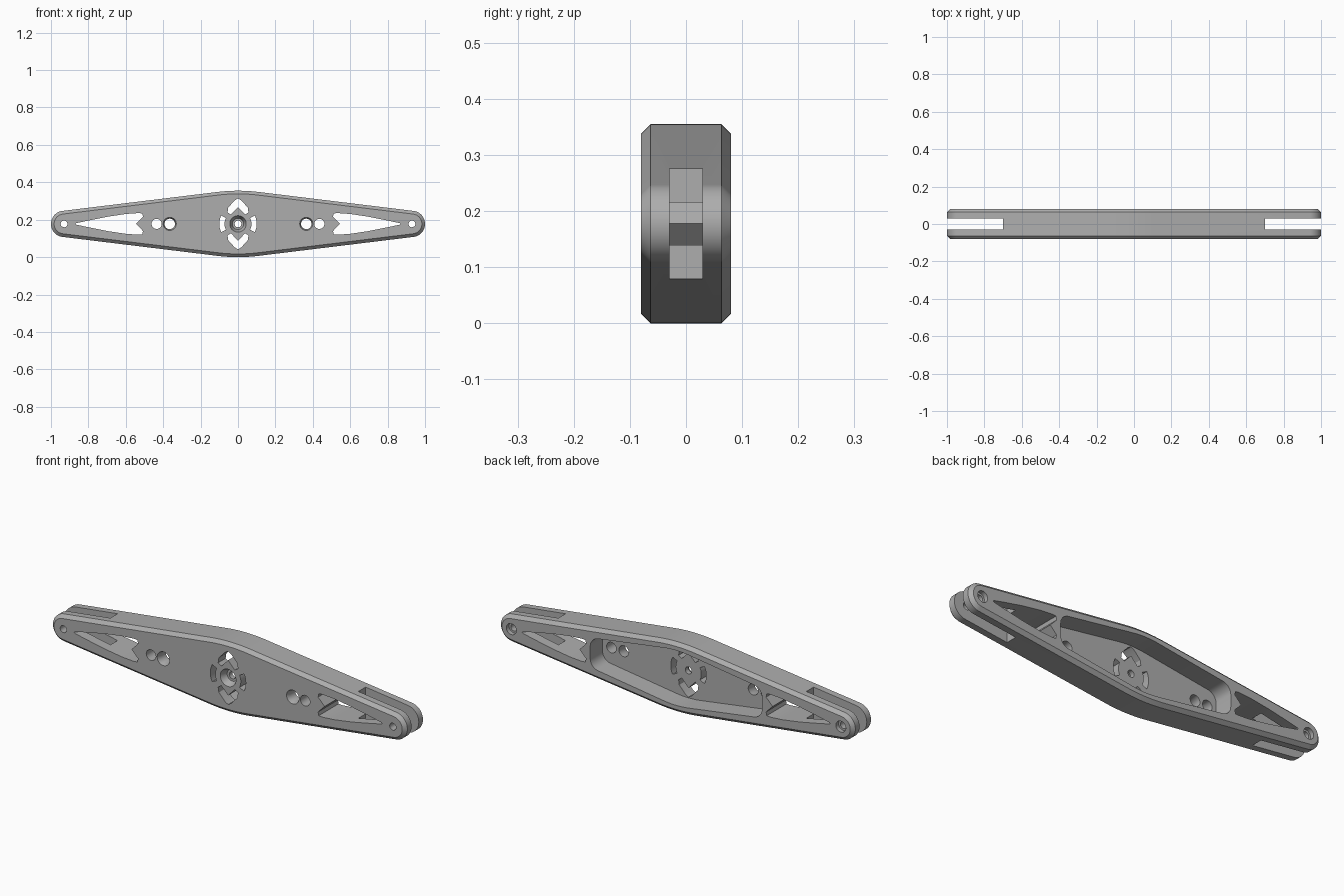
import bpy
import bmesh
from math import sin, cos, pi, radians

old = bpy.data.objects.get("Cube")
if old:
    bpy.data.objects.remove(old, do_unlink=True)

MID = 0.1775            # height of the long axis
HALF = 0.08             # half thickness
SLOPE = radians(7)      # taper of the long edges
CHAMFER = 0.017

grey = bpy.data.materials.new("plain_grey")
grey.use_nodes = True
grey.diffuse_color = (0.42, 0.42, 0.42, 1)
grey.node_tree.nodes["Principled BSDF"].inputs["Base Color"].default_value = (0.42, 0.42, 0.42, 1)


def arc(cx, cz, r, start, end, n):
    steps = [start + (end - start) * i / n for i in range(n + 1)]
    return [(cx + r * cos(a), cz + r * sin(a)) for a in steps]


def circle(cx, r, n=32):
    return arc(cx, 0, r, 0, 2 * pi, n)[:-1]


def mirror_z(upper):
    """Close an upper half profile with its reflection in the long axis."""
    return upper + [(x, -z) for x, z in reversed(upper) if abs(z) > 1e-6]


def loft(name, rings):
    """Solid through equal profiles, each placed at its own depth y."""
    bm = bmesh.new()
    loops = [[bm.verts.new((x, y, z + MID)) for x, z in pts] for y, pts in rings]
    for a, b in zip(loops, loops[1:]):
        for i in range(len(a)):
            j = (i + 1) % len(a)
            bm.faces.new((a[i], a[j], b[j], b[i]))
    bm.faces.new(loops[0])
    bm.faces.new(loops[-1])
    bmesh.ops.recalc_face_normals(bm, faces=bm.faces)
    mesh = bpy.data.meshes.new(name)
    bm.to_mesh(mesh)
    bm.free()
    mesh.materials.append(grey)
    obj = bpy.data.objects.new(name, mesh)
    bpy.context.collection.objects.link(obj)
    return obj


def outline(inset):
    """Tapered bar: round ends and a broad arc at the middle."""
    end, crown = 0.07 - inset, 0.9 - inset
    right = arc(0.93, 0, end, 0, pi / 2 - SLOPE, 12)
    top = arc(0, 0.1775 - 0.9, crown, pi / 2 - SLOPE, pi / 2 + SLOPE, 10)
    left = arc(-0.93, 0, end, pi / 2 + SLOPE, pi, 12)
    return mirror_z(right + top + left)


body = loft("lever_bar", [
    (-HALF, outline(CHAMFER)), (-HALF + CHAMFER, outline(0)),
    (HALF - CHAMFER, outline(0)), (HALF, outline(CHAMFER))])


def cut(rings):
    cutter = loft("cutter", rings)
    cutter.hide_render = True
    mod = body.modifiers.new("cut", 'BOOLEAN')
    mod.operation = 'DIFFERENCE'
    mod.solver = 'EXACT'
    mod.object = cutter
    bpy.context.view_layer.objects.active = body
    bpy.ops.object.modifier_apply(modifier=mod.name)
    bpy.data.objects.remove(cutter, do_unlink=True)


def cut_through(pts, y0=-0.1, y1=0.1):
    cut([(y0, pts), (y1, pts)])


def countersink(x, outer, inner, depth):
    cut([(-HALF - 0.002, circle(x, outer)), (-HALF + depth, circle(x, inner))])


# Rear recess, leaving a rim and a front plate
half = (arc(0.433, 0.03, 0.052, 0, pi / 2 - SLOPE, 8)
        + arc(0, 0.14 - 0.5, 0.5, pi / 2 - SLOPE * 1.2, pi / 2, 6))
left_half = [(-x, z) for x, z in reversed(half[:-1])]
cut_through(mirror_z(half + left_half), -0.02, 0.1)

for side in (-1, 1):
    # Fork slot at the tip
    cut_through([(side * x, z) for x, z in
                 ((0.7, -0.3), (1.1, -0.3), (1.1, 0.3), (0.7, 0.3))], -0.029, 0.029)
    # Tapered window with a pointed inner wall
    window = [(0.545, 0), (0.508, 0.038), (0.512, 0.056), (0.53, 0.058), (0.6, 0.053),
              (0.7, 0.038), (0.8, 0.018), (0.865, 0.004), (0.87, 0)]
    cut_through([(side * x, z) for x, z in mirror_z(window)])
    # Pin hole with a rear counterbore
    cut_through(circle(side * 0.93, 0.018))
    cut_through(circle(side * 0.93, 0.028), 0.058, 0.1)
    # Pair of mounting holes
    cut_through(circle(side * 0.435, 0.027))
    cut_through(circle(side * 0.365, 0.028))
    countersink(side * 0.365, 0.036, 0.028, 0.02)
    # Curved side slot around the hub
    sweep = radians(26)
    slot = arc(0, 0, 0.1, -sweep, sweep, 10) + arc(0, 0, 0.072, sweep, -sweep, 10)
    cut_through([(side * x, z) for x, z in slot])
    # Chevron opening above or below the hub
    wing = [(0.018, 0.125), (0.052, 0.088), (0.056, 0.062), (0.038, 0.05)]
    chevron = [(0, 0.136)] + wing + [(0, 0.09)] + [(-x, z) for x, z in reversed(wing)]
    cut_through([(x, side * z) for x, z in chevron])

# Hub: stepped bore in the front plate
cut_through(circle(0, 0.018))
countersink(0, 0.045, 0.03, 0.035)

bpy.ops.object.select_all(action='DESELECT')
body.select_set(True)
bpy.context.view_layer.objects.active = body
bpy.ops.object.shade_smooth_by_angle(angle=radians(25))
